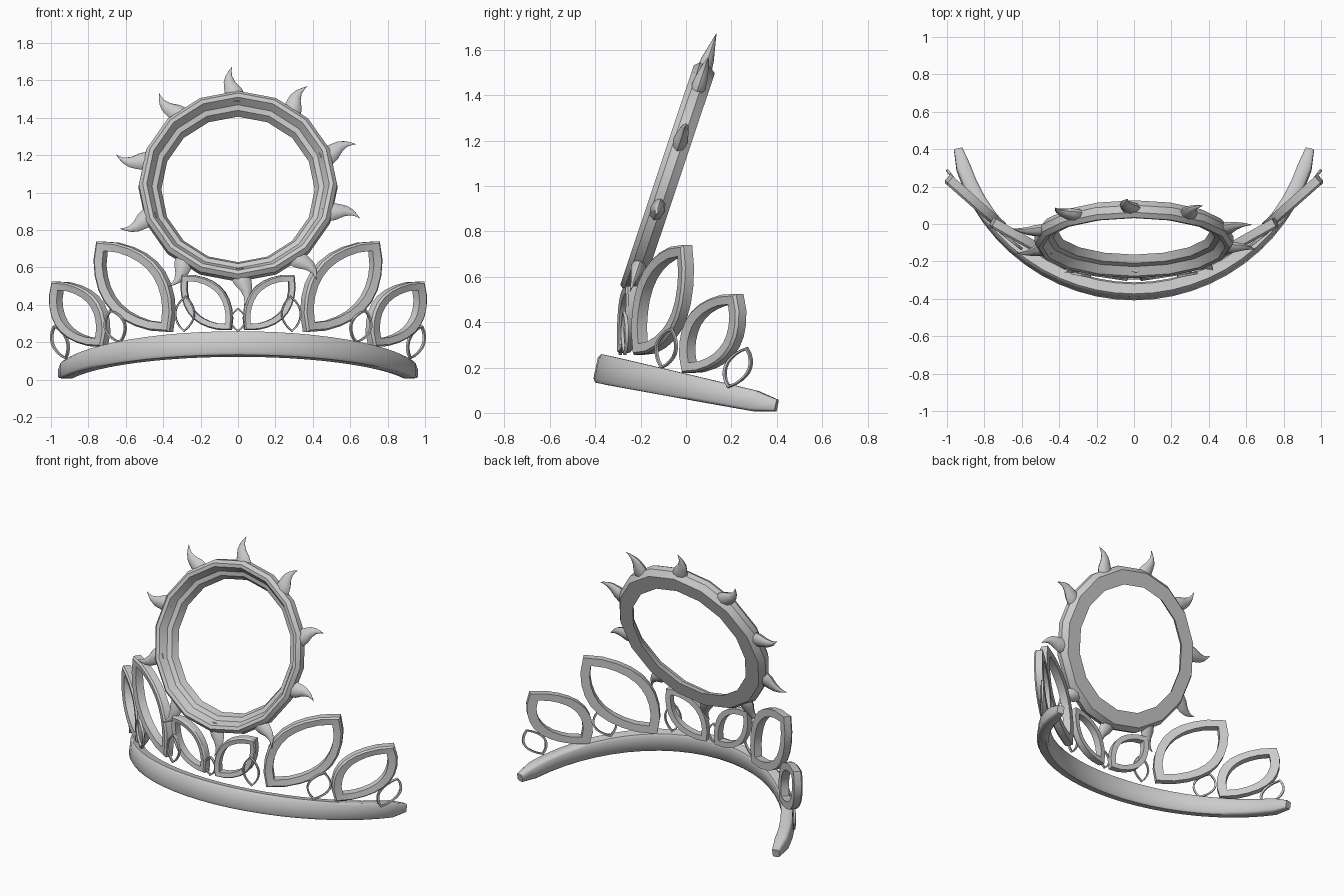
import bpy, bmesh, math
from mathutils import Vector

old = bpy.data.objects.get("Cube")
if old:
    bpy.data.objects.remove(old, do_unlink=True)

metal = bpy.data.materials.new("grey_metal")
metal.use_nodes = True
GREY = (0.6, 0.6, 0.6, 1)
metal.diffuse_color = GREY
metal.node_tree.nodes["Principled BSDF"].inputs["Base Color"].default_value = GREY


def loft(name, sections, closed=False, angle=35):
    """Skin a list of equal point loops; cap the ends unless closed."""
    bm = bmesh.new()
    loops = [[bm.verts.new(p) for p in s] for s in sections]
    n = len(loops[0])
    pairs = list(zip(loops, loops[1:]))
    if closed:
        pairs.append((loops[-1], loops[0]))
    for a, b in pairs:
        for i in range(n):
            j = (i + 1) % n
            bm.faces.new((a[i], a[j], b[j], b[i]))
    if not closed:
        bm.faces.new(loops[0])
        bm.faces.new(loops[-1])
    bmesh.ops.recalc_face_normals(bm, faces=bm.faces)
    mesh = bpy.data.meshes.new(name)
    bm.to_mesh(mesh)
    bm.free()
    mesh.materials.append(metal)
    obj = bpy.data.objects.new(name, mesh)
    bpy.context.collection.objects.link(obj)
    bpy.ops.object.select_all(action='DESELECT')
    obj.select_set(True)
    bpy.context.view_layer.objects.active = obj
    bpy.ops.object.shade_smooth_by_angle(angle=math.radians(angle))
    return obj


# Curved, tilted head band with tapering rounded ends
SECTION = [(1, -.75), (1, .75), (.7, 1), (-.7, 1),
           (-1, .75), (-1, -.75), (-.7, -1), (.7, -1)]
tilt_up = Vector((0, .21, .98))
END = 77.0
bands = []
STEPS = 26
for k in range(STEPS + 1):
    f = 2 * k / STEPS - 1
    a = math.radians(END * f)
    out = Vector((math.sin(a), -math.cos(a), .21 * math.cos(a)))
    y = .62 - .98 * math.cos(a)
    mid = Vector((.965 * math.sin(a), y, .196 - .208 * (y + .385)))
    half = .064 - .021 * f * f
    thick = .038
    if k in (0, STEPS):
        half, thick = half * .6, thick * .6
    bands.append([mid + out * thick * d + tilt_up * half * h for d, h in SECTION])
loft("head_band", bands, angle=50)

# Tilted faceted ring: local radial plane plus depth axis
TILT = math.radians(18.5)
CENTRE = Vector((0, -.08, 1.033))
UP = Vector((0, math.sin(TILT), math.cos(TILT)))
BACK = Vector((0, math.cos(TILT), -math.sin(TILT)))
RIGHT = Vector((1, 0, 0))


def ring_axes(deg):
    a = math.radians(deg)
    radial = RIGHT * math.cos(a) + UP * math.sin(a)
    tangent = UP * math.cos(a) - RIGHT * math.sin(a)
    return radial, tangent


# Ring section: rounded outer wall, front lip, groove and inner step
RIM = [(.505, .049), (.533, .012), (.53, -.027), (.51, -.05),
       (.488, -.046), (.46, -.002), (.432, .008), (.41, .049)]
SIDES = 16
loft("halo_ring", [[CENTRE + ring_axes(360 * k / SIDES)[0] * r + BACK * d for r, d in RIM]
                   for k in range(SIDES)], closed=True, angle=25)

# Ten flame points around the ring: tangent offset, radius, half width, half depth
FLAME = [(0, .47, .05, .03), (.003, .52, .053, .032), (.014, .555, .046, .028),
         (.03, .59, .031, .02), (.033, .625, .017, .012), (.024, .655, .007, .005),
         (.014, .675, .001, .001)]
for k in range(10):
    radial, tangent = ring_axes(91.5 + 36 * k)
    rows = []
    for t, r, w, d in FLAME:
        c = CENTRE + radial * r + tangent * t
        rows.append([c + tangent * w * math.cos(j * math.pi / 4)
                     + BACK * d * math.sin(j * math.pi / 4) for j in range(8)])
    loft(f"flame_{k + 1}", rows, angle=50)


def leaf(name, low, high, width, rim, depth, y0, slope, side, steps=9):
    """Open pointed frame in an upright plane y = y0 + slope * (x - low x)."""
    a, b = Vector(low), Vector(high)
    axis = b - a
    length = axis.length
    axis.normalize()
    perp = Vector((-axis.y, axis.x))
    middle = (a + b) / 2
    normal = Vector((slope, -1, 0)).normalized()

    def point(p, d):
        v = Vector((p.x, y0 + slope * (p.x - a.x), p.y)) + normal * d
        v.x *= side
        return v

    sections = []
    for k in range(2 * steps):
        # Even steps along the axis keep both tips pointed
        u = k / steps if k <= steps else 2 - k / steps
        v = max(math.sin(math.pi * u), 0) ** .78 * (1 if k <= steps else -1)
        outer = middle + axis * (u - .5) * length + perp * v * width
        inner = (middle + axis * (u - .5) * (length - 2.6 * rim)
                 + perp * v * (width - rim))
        edge = outer.lerp(inner, .2)
        h = depth / 2
        sections.append([point(outer, -h), point(outer, h * .6), point(edge, h),
                         point(inner, h * .8), point(inner, -h)])
    loft(name, sections, closed=True, angle=30)


# Mirrored leaf frames and thin wire drops
for side, label in ((1, "left"), (-1, "right")):
    leaf(f"{label}_inner_leaf", (.035, .265), (.30, .56), .112, .035, .05, -.28, .15, side)
    leaf(f"{label}_large_leaf", (.36, .255), (.75, .74), .172, .05, .055, -.215, .56, side)
    leaf(f"{label}_outer_leaf", (.715, .175), (.985, .525), .13, .045, .055, -.005, .88, side)
    leaf(f"{label}_inner_drop", (.29, .255), (.28, .45), .055, .009, .015, -.27, .2, side)
    leaf(f"{label}_middle_drop", (.63, .195), (.685, .375), .058, .009, .015, -.11, .8, side)
    leaf(f"{label}_outer_drop", (.92, .11), (.985, .29), .045, .009, .015, .185, 1.3, side)
leaf("centre_drop", (0, .255), (0, .385), .042, .009, .015, -.29, 0, 1)
